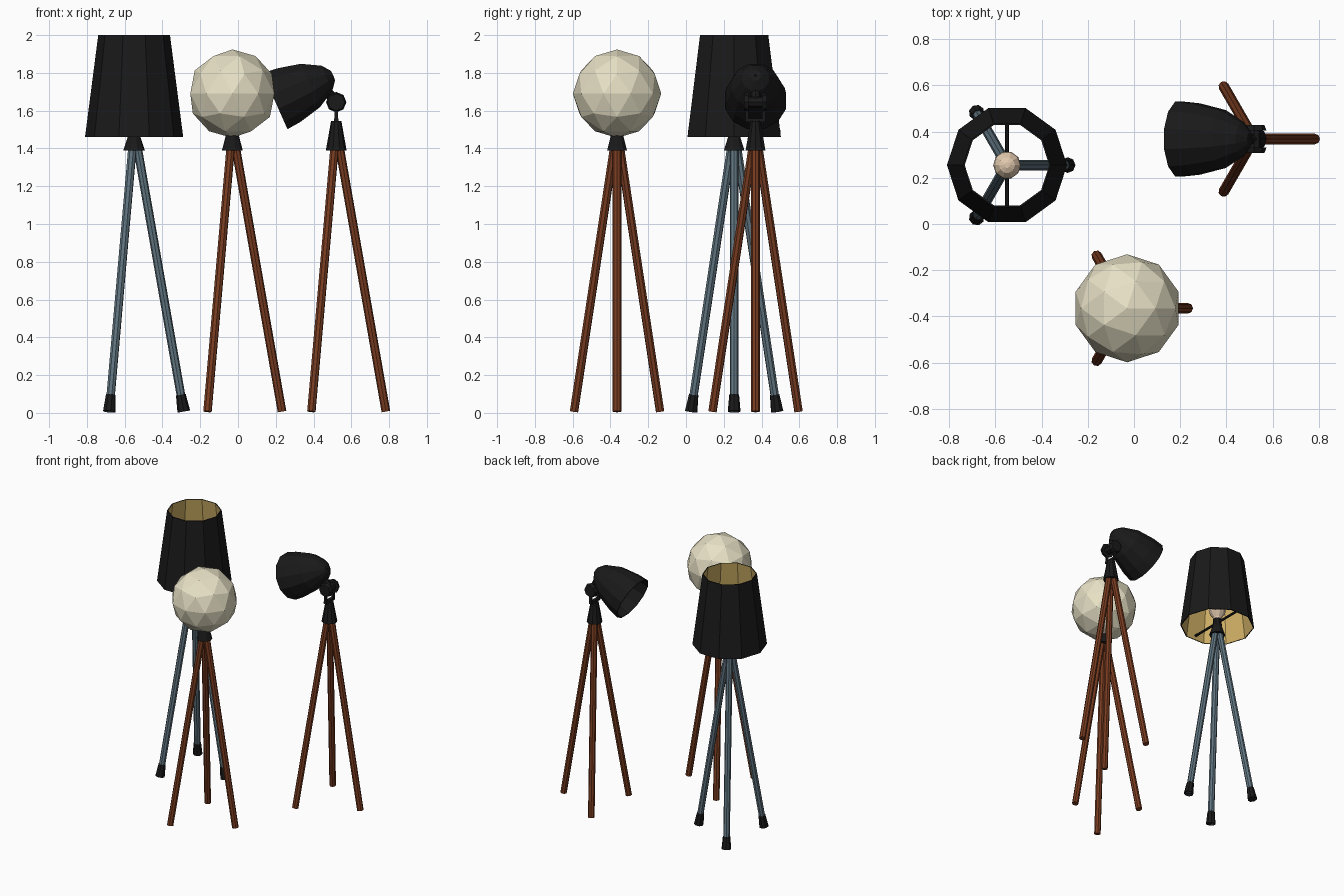
import bpy, bmesh
from math import pi, cos, sin, radians
from mathutils import Vector, Matrix

if "Cube" in bpy.data.objects:
    bpy.data.objects.remove(bpy.data.objects["Cube"])


def mat(name, r, g, b):
    m = bpy.data.materials.new(name)
    m.diffuse_color = (r, g, b, 1)
    m.use_nodes = True
    m.node_tree.nodes["Principled BSDF"].inputs["Base Color"].default_value = m.diffuse_color
    return m


BLACK = mat("black", .010, .010, .010)
WOOD = mat("wood", .19, .045, .015)
STEEL = mat("steel", .12, .18, .22)
CREAM = mat("cream", .80, .75, .56)
GOLD = mat("gold", .62, .43, .13)
BULB = mat("bulb", .75, .58, .42)


def finish(name, bm, mats):
    bmesh.ops.recalc_face_normals(bm, faces=bm.faces[:])
    me = bpy.data.meshes.new(name)
    bm.to_mesh(me)
    bm.free()
    for m in mats:
        me.materials.append(m)
    ob = bpy.data.objects.new(name, me)
    bpy.context.collection.objects.link(ob)
    return ob


def lathe(name, profile, n, base, axis, mats, phase=0, loop=False, inner=()):
    """Revolve (radius, height) points; ends are capped unless the profile loops."""
    bm = bmesh.new()
    rot = Vector(axis).to_track_quat('Z', 'Y').to_matrix() if axis != (0, 0, 1) else Matrix.Identity(3)
    rings = [[bm.verts.new(Vector(base) + rot @ Vector((r * cos(phase + 2 * pi * i / n),
              r * sin(phase + 2 * pi * i / n), h))) for i in range(n)] for r, h in profile]
    for k in range(len(rings) if loop else len(rings) - 1):
        a, b = rings[k], rings[(k + 1) % len(rings)]
        for i in range(n):
            j = (i + 1) % n
            f = bm.faces.new((a[i], a[j], b[j], b[i]))
            f.material_index = 1 if k in inner else 0
    if not loop:
        bm.faces.new(rings[0])
        bm.faces.new(rings[-1])
    return finish(name, bm, mats)


def rod(name, a, b, r0, r1, n, m):
    a, b = Vector(a), Vector(b)
    return lathe(name, [(r0, 0), (r1, (b - a).length)], n, a, tuple((b - a).normalized()), [m])


def box(name, centre, size, m):
    bm = bmesh.new()
    bmesh.ops.create_cube(bm, size=1, matrix=Matrix.Translation(centre) @ Matrix.Diagonal((*size, 1)))
    return finish(name, bm, [m])


def tripod(name, x, y, m, feet=False):
    for k in range(3):
        d = Vector((cos(k * 2 * pi / 3), sin(k * 2 * pi / 3), 0))
        foot = Vector((x, y, .007)) + d * .263
        top = Vector((x, y, 1.45)) + d * .01
        rod(f"{name}_leg", foot, top, .023, .023, 8, m)
        if feet:
            rod(f"{name}_foot", foot, foot.lerp(top, .062), .034, .026, 8, BLACK)


# drum lamp
x, y = -.55, .255
tripod("drum_lamp", x, y, STEEL, feet=True)
lathe("drum_lamp_hub", [(.057, 1.39), (.034, 1.46), (.028, 1.52)], 10, (x, y, 0), (0, 0, 1), [BLACK])
lathe("drum_shade", [(.26, 1.46), (.19, 2.0), (.183, 2.0), (.253, 1.46)], 10, (x, y, 0),
      (0, 0, 1), [BLACK, GOLD], loop=True, inner=(2,))
rod("shade_spoke", (x, y - .244, 1.49), (x, y + .244, 1.49), .009, .009, 6, BLACK)
lathe("bulb", [(.022, 1.50), (.03, 1.53), (.055, 1.565), (.06, 1.59), (.055, 1.615), (.035, 1.64), (.012, 1.65)],
      10, (x, y, 0), (0, 0, 1), [BULB])

# globe lamp
x, y = -.03, -.365
tripod("globe_lamp", x, y, WOOD)
lathe("globe_lamp_hub", [(.055, 1.39), (.034, 1.47), (.03, 1.50)], 10, (x, y, 0), (0, 0, 1), [BLACK])
bm = bmesh.new()
bmesh.ops.create_icosphere(bm, subdivisions=2, radius=.234, matrix=Matrix.Translation((x, y, 1.69)))
finish("globe_shade", bm, [CREAM])

# spot lamp: tripod, hub and yoke
x, y = .52, .368
tripod("spot_lamp", x, y, WOOD)
lathe("spot_lamp_hub", [(.055, 1.39), (.03, 1.53), (.028, 1.545)], 10, (x, y, 0), (0, 0, 1), [BLACK])
box("yoke_base", (x, y, 1.55), (.024, .104, .018), BLACK)
for s in (-1, 1):
    box("yoke_arm", (x, y + s * .045, 1.595), (.018, .014, .1), BLACK)
    rod("pivot_knob", (x, y + s * .036, 1.645), (x, y + s * .06, 1.645), .054, .045, 8, BLACK)
rod("pivot_barrel", (x, y - .04, 1.645), (x, y + .04, 1.645), .03, .03, 8, BLACK)
rod("head_bracket", (x, y, 1.645), (.44, y, 1.74), .025, .028, 8, BLACK)

# spot head: hollow bell tilted downward
t = radians(24)
lathe("spot_head", [(.168, 0), (.16, .08), (.13, .205), (.075, .30), (.03, .335), (.005, .337),
                    (.005, .327), (.07, .29), (.122, .20), (.152, .08), (.16, 0)],
      12, (.196, y, 1.65), (cos(t), 0, sin(t)), [BLACK], phase=pi / 12, loop=True)
